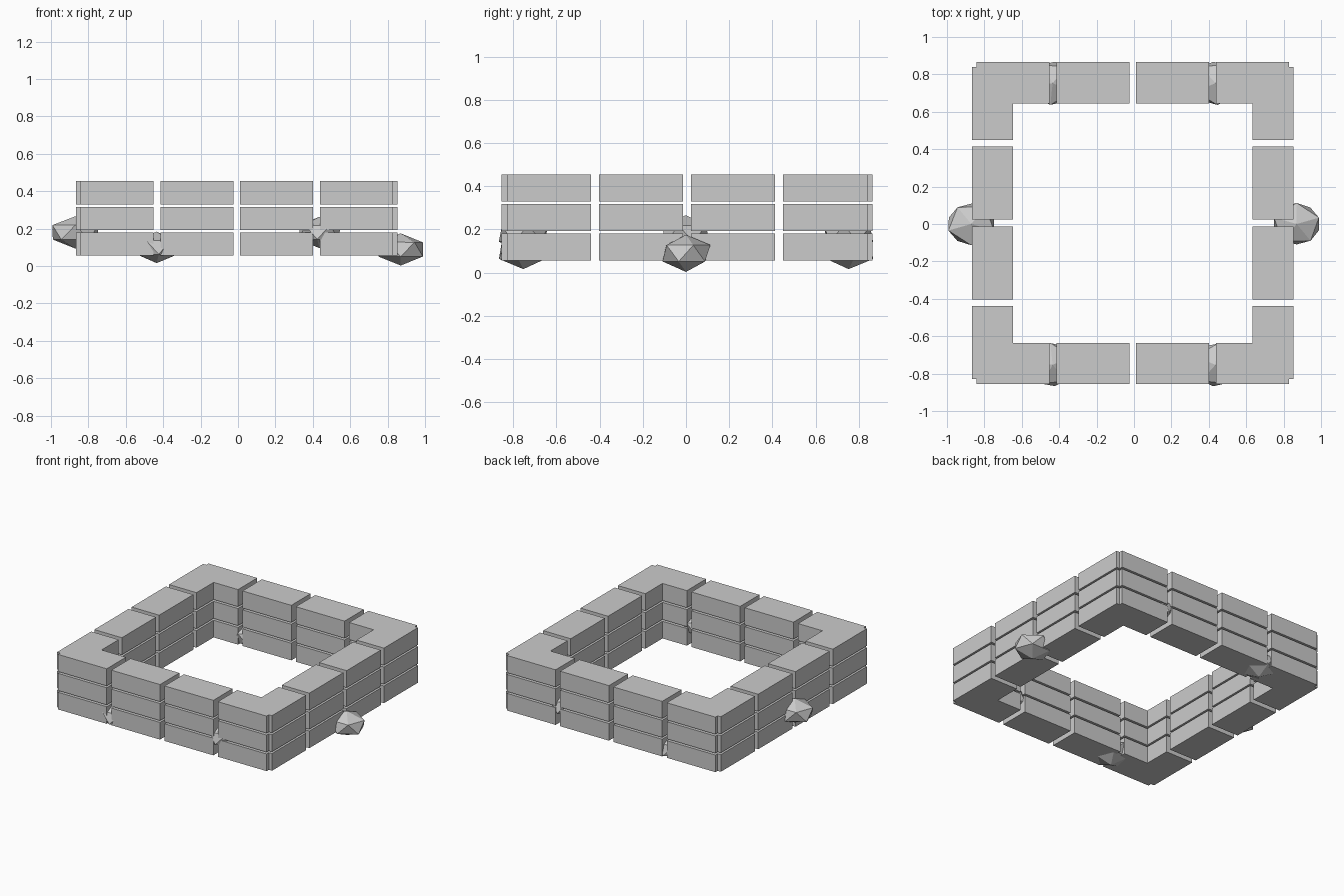
import bpy, bmesh, math, random
from mathutils import Vector

if "Cube" in bpy.data.objects:
    bpy.data.objects.remove(bpy.data.objects["Cube"])

random.seed(4)
PITCH, LENGTH, DEPTH, HEIGHT = 0.4265, 0.39, 0.22, 0.124
CX, CY = -0.007, 0.005          # slight offset of the wall from the centre
WALL = 0.75                     # wall centre line distance


def brick(name, x, y, z, sx, sy):
    bpy.ops.mesh.primitive_cube_add(size=1, location=(x, y, z))
    o = bpy.context.object
    o.name = name
    o.scale = (sx, sy, HEIGHT)
    bpy.ops.object.transform_apply(location=False, rotation=False, scale=True)


def rock(name, loc, size, turn):
    bm = bmesh.new()
    bmesh.ops.create_icosphere(bm, subdivisions=1, radius=1)
    c, s = math.cos(turn), math.sin(turn)
    for v in bm.verts:
        x, y, z = v.co
        v.co = Vector(((x * c - y * s) * size[0], (x * s + y * c) * size[1], z * size[2]))
        if abs(z) < 0.9:
            v.co *= random.uniform(0.97, 1.02)
    me = bpy.data.meshes.new(name)
    bm.to_mesh(me)
    bm.free()
    o = bpy.data.objects.new(name, me)
    o.location = loc
    bpy.context.collection.objects.link(o)


# Square wall: three courses, four bricks on each side, overlapping at corners
for z in (0.118, 0.255, 0.392):
    for i in range(4):
        t = (i - 1.5) * PITCH
        for side in (-1, 1):
            brick("wall_brick_x", CX + t, CY + side * WALL, z, LENGTH, DEPTH)
            brick("wall_brick_y", CX + side * WALL, CY + t, z, DEPTH, LENGTH)

# Ring of six faceted rocks, alternately low and high
for i in range(6):
    a = math.radians(60 * i)
    high = i % 2
    on_axis = i in (0, 3)
    size = (0.142, 0.125, 0.086) if on_axis else (0.127, 0.13, 0.084)
    turn = a + math.radians(18) if on_axis else a
    z = 0.18 if high else (0.089 if i == 0 else 0.1)
    rock("ring_rock", (0.87 * math.cos(a), 0.87 * math.sin(a), z), size, turn)
